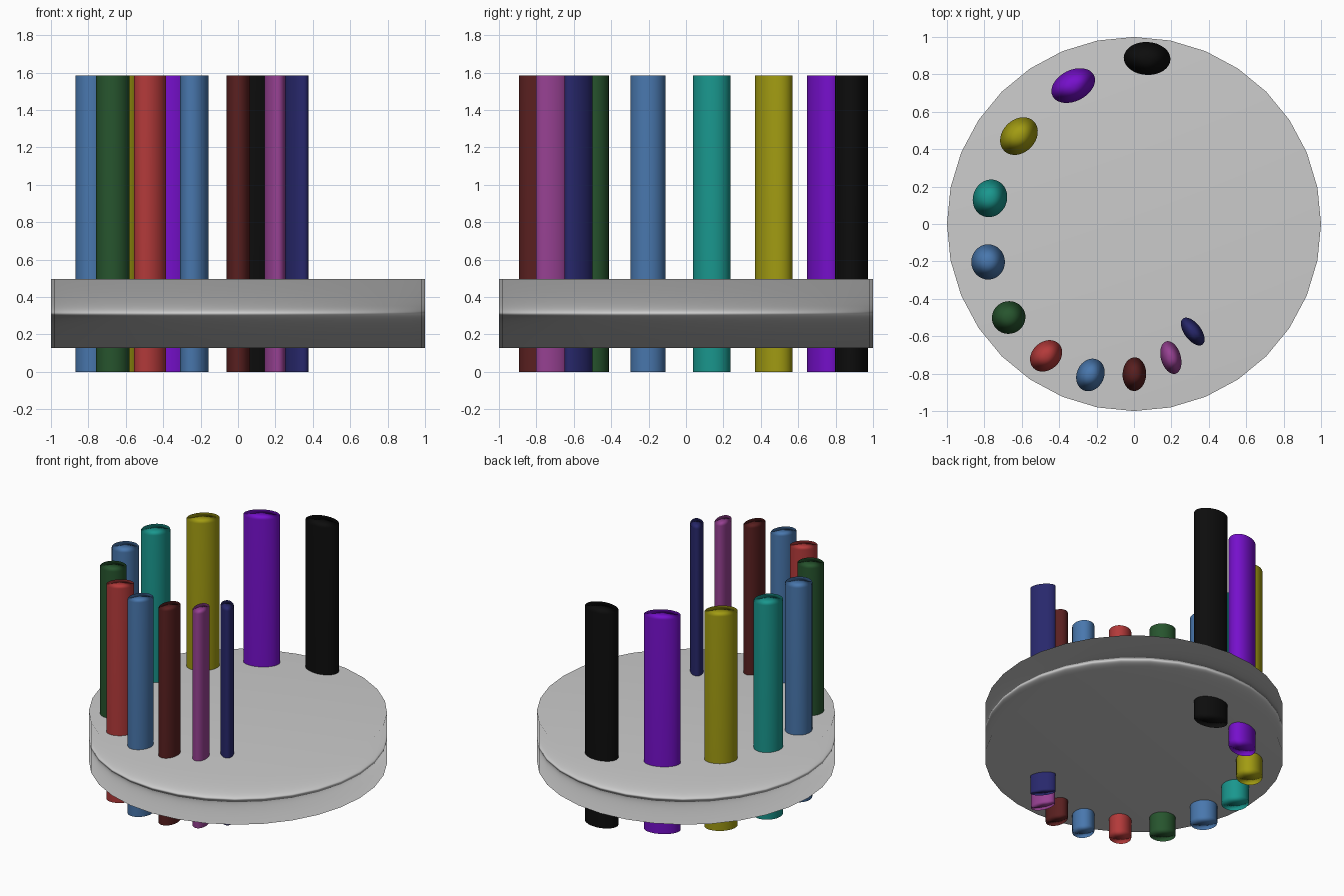
import bpy, math

if "Cube" in bpy.data.objects:
    bpy.data.objects.remove(bpy.data.objects["Cube"])

def cylinder(name, loc, a, b, angle, z0, z1, cap):
    """Upright elliptical cylinder, fully smooth with area-weighted normals."""
    bpy.ops.mesh.primitive_cylinder_add(vertices=32, radius=1, depth=z1 - z0, end_fill_type=cap,
                                        location=(loc[0], loc[1], (z0 + z1) / 2),
                                        rotation=(0, 0, math.radians(angle)))
    ob = bpy.context.object
    ob.name = name
    ob.scale = (a, b, 1)
    bpy.ops.object.transform_apply(location=False, rotation=False, scale=True)
    bpy.ops.object.shade_smooth()
    mod = ob.modifiers.new("area_normals", 'WEIGHTED_NORMAL')
    mod.mode = 'FACE_AREA'
    return ob

def material(name, rgb):
    m = bpy.data.materials.get(name) or bpy.data.materials.new(name)
    m.diffuse_color = (*rgb, 1)
    m.use_nodes = True
    m.node_tree.nodes["Principled BSDF"].inputs["Base Color"].default_value = m.diffuse_color
    return m

# round platform
cylinder("platform_disc", (0, 0), 1, 1, 0, 0.127, 0.497, 'NGON')

colours = {
    "black": (0.004, 0.004, 0.004), "purple": (0.18, 0.005, 0.60),
    "yellow": (0.36, 0.33, 0.006), "teal": (0.01, 0.31, 0.27),
    "blue": (0.066, 0.185, 0.42), "green": (0.02, 0.09, 0.027),
    "red": (0.45, 0.042, 0.042), "maroon": (0.10, 0.014, 0.014),
    "magenta": (0.31, 0.053, 0.29), "navy": (0.021, 0.021, 0.15),
}

# spiral of elliptical pillars: colour, x, y, half-length, half-width, tilt
pillars = [
    ("black", 0.07, 0.885, 0.125, 0.088, -3),
    ("purple", -0.325, 0.74, 0.124, 0.083, 27),
    ("yellow", -0.615, 0.47, 0.112, 0.088, 45),
    ("teal", -0.77, 0.137, 0.102, 0.091, 70),
    ("blue", -0.78, -0.203, 0.094, 0.090, 90),
    ("green", -0.67, -0.50, 0.090, 0.087, 20),
    ("red", -0.47, -0.705, 0.094, 0.075, 42),
    ("blue", -0.233, -0.807, 0.090, 0.073, 65),
    ("maroon", 0.002, -0.803, 0.090, 0.063, 88),
    ("magenta", 0.197, -0.714, 0.090, 0.053, 106),
    ("navy", 0.314, -0.575, 0.087, 0.045, 127),
]
for i, (col, x, y, a, b, tilt) in enumerate(pillars, 1):
    ob = cylinder(f"pillar_{i:02d}_{col}", (x, y), a, b, tilt, 0, 1.585, 'TRIFAN')
    ob.data.materials.append(material(col, colours[col]))
